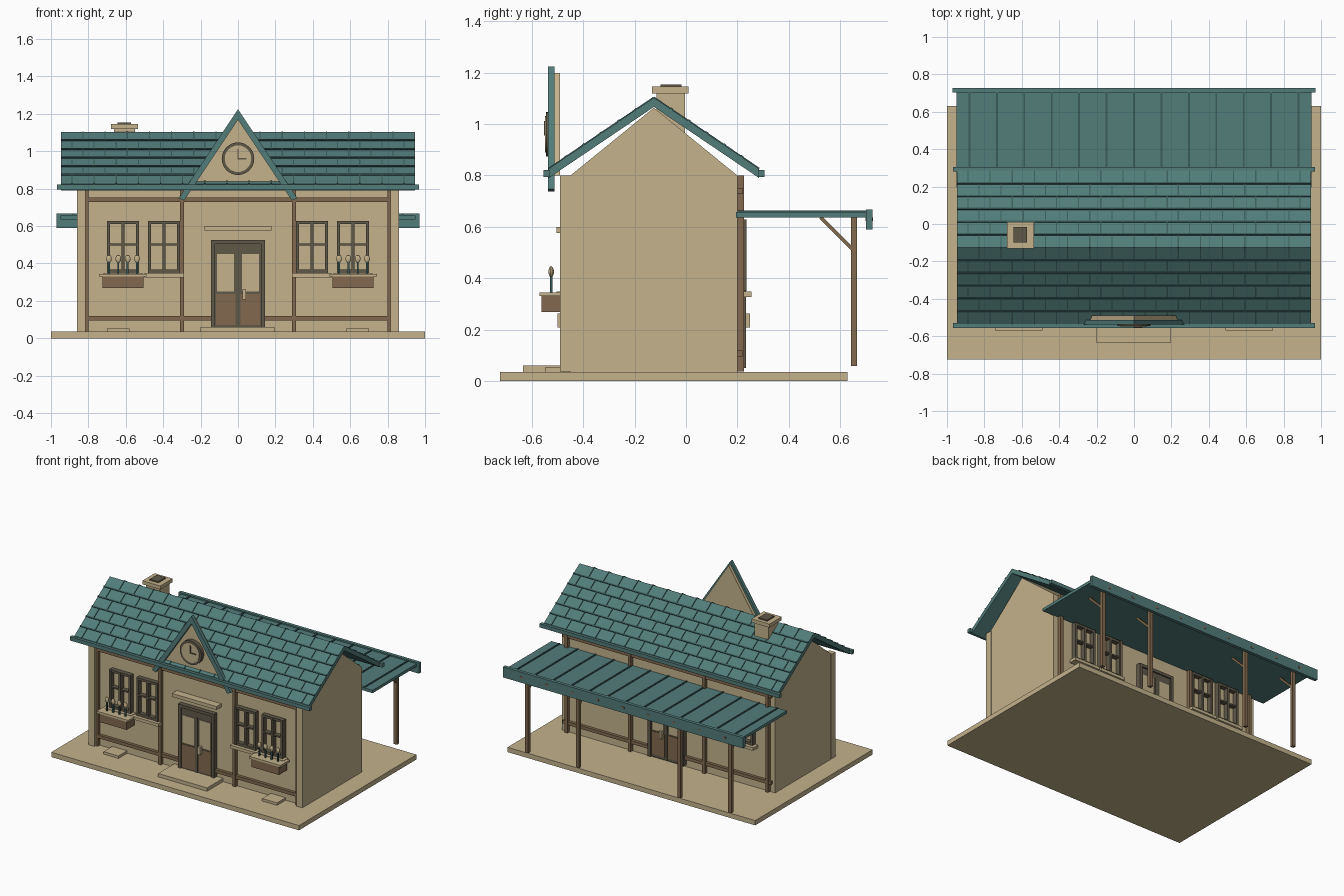
import bpy, bmesh, math
from mathutils import Matrix, Vector

if "Cube" in bpy.data.objects:
    bpy.data.objects.remove(bpy.data.objects["Cube"])


def material(name, r, g, b):
    m = bpy.data.materials.new(name)
    lin = [((c / 255 + 0.055) / 1.055) ** 2.4 for c in (r, g, b)]
    m.diffuse_color = (*lin, 1)
    m.use_nodes = True
    m.node_tree.nodes["Principled BSDF"].inputs["Base Color"].default_value = m.diffuse_color
    return m


TAN = material("tan_plaster", 196, 178, 140)
TEAL = material("teal_roof", 82, 125, 122)
SEAM = material("dark_teal", 58, 92, 90)
BROWN = material("brown_timber", 130, 106, 78)
DARK = material("dark_frame", 96, 89, 73)


def finish(name, bm, mat):
    bmesh.ops.recalc_face_normals(bm, faces=bm.faces)
    me = bpy.data.meshes.new(name)
    bm.to_mesh(me)
    bm.free()
    me.materials.append(mat)
    ob = bpy.data.objects.new(name, me)
    bpy.context.collection.objects.link(ob)
    return ob


def boxes(name, mat, items, matrix=None):
    """Each item is x0, x1, y0, y1, z0, z1."""
    bm = bmesh.new()
    for x0, x1, y0, y1, z0, z1 in items:
        c = Vector(((x0 + x1) / 2, (y0 + y1) / 2, (z0 + z1) / 2))
        s = Matrix.Diagonal((abs(x1 - x0), abs(y1 - y0), abs(z1 - z0), 1))
        bmesh.ops.create_cube(bm, size=1, matrix=Matrix.Translation(c) @ s)
    if matrix:
        bm.transform(matrix)
    return finish(name, bm, mat)


def prism(name, mat, pts, axis, a, b):
    """Extrude a profile along x (yz points) or y (xz points)."""
    bm = bmesh.new()
    place = (lambda p, t: (t, p[0], p[1])) if axis == "x" else (lambda p, t: (p[0], t, p[1]))
    f = bm.faces.new([bm.verts.new(place(p, a)) for p in pts])
    ext = bmesh.ops.extrude_face_region(bm, geom=[f])
    d = Vector((b - a, 0, 0) if axis == "x" else (0, b - a, 0))
    bmesh.ops.translate(bm, vec=d, verts=[v for v in ext["geom"] if isinstance(v, bmesh.types.BMVert)])
    return finish(name, bm, mat)


def disc(name, mat, r, y0, y1, x, z):
    bm = bmesh.new()
    bmesh.ops.create_cone(bm, cap_ends=True, segments=32, radius1=r, radius2=r, depth=abs(y1 - y0),
                          matrix=Matrix.Translation((x, (y0 + y1) / 2, z)) @ Matrix.Rotation(math.pi / 2, 4, "X"))
    return finish(name, bm, mat)


MID = -0.125   # ridge line in y

# Platform, steps and house body
boxes("platform", TAN, [(-1, 1, -0.725, 0.63, 0, 0.035)])
boxes("door_step", TAN, [(-0.2, 0.195, -0.635, -0.45, 0.035, 0.06)])
boxes("ground_plates", TAN, [(s * 0.58, s * 0.70, -0.55, -0.44, 0.035, 0.053) for s in (-1, 1)])
prism("house_walls", TAN, [(-0.45, 0.035), (0.2, 0.035), (0.2, 0.8), (MID, 1.064), (-0.45, 0.8)], "x", -0.86, 0.86)
boxes("front_corner_posts", TAN, [(s * 0.815, s * 0.862, -0.49, -0.44, 0.037, 0.8) for s in (-1, 1)])

# Front and back facades share one layout, d is distance out from the wall
for side, s in (("front", -1), ("back", 1)):
    def out(x0, x1, d0, d1, z0, z1, s=s):
        return (x0, x1, MID + s * (0.325 + d0), MID + s * (0.325 + d1), z0, z1)

    posts = [out(x - 0.011, x + 0.011, -0.01, 0.026, 0.037, 0.8) for x in (-0.81, -0.3, 0.3, 0.81)]
    rails = [out(-0.84, 0.84, -0.01, 0.022, z, z + 0.024) for z in (0.095, 0.728)]
    boxes(side + "_timber_frame", BROWN, posts + rails)

    frames, sills = [], []
    for cx in (-0.615, -0.395, 0.395, 0.615):
        for x in (-0.078, 0, 0.078):
            frames.append(out(cx + x - 0.008, cx + x + 0.008, -0.01, 0.036, 0.35, 0.628))
        for z, h in ((0.35, 0.018), (0.495, 0.011), (0.61, 0.018)):
            frames.append(out(cx - 0.084, cx + 0.084, -0.01, 0.033, z, z + h))
        sills.append(out(cx - 0.105, cx + 0.105, -0.01, 0.055, 0.326, 0.348))
    boxes(side + "_window_frames", DARK, frames)
    boxes(side + "_window_sills", TAN, sills)

    # Double door
    boxes(side + "_door", DARK, [out(-0.145, 0.145, -0.01, 0.024, 0.05, 0.525)]
          + [out(x - 0.011, x + 0.011, 0, 0.034, 0.05, 0.525) for x in (-0.134, 0.134)]
          + [out(-0.145, 0.145, 0, 0.034, 0.503, 0.525), out(-0.008, 0.008, 0, 0.03, 0.06, 0.46)])
    boxes(side + "_door_glass", TAN, [out(q * 0.022, q * 0.112, 0.02, 0.028, 0.25, 0.45) for q in (-1, 1)])
    boxes(side + "_door_panels", BROWN, [out(q * 0.014, q * 0.118, 0.02, 0.028, 0.07, 0.238) for q in (-1, 1)])
    boxes(side + "_door_handle", TAN, [out(0.025, 0.043, 0.02, 0.05, 0.207, 0.263)])

boxes("door_header", TAN, [(-0.18, 0.18, -0.505, -0.44, 0.575, 0.6)])

# Flower boxes
for side, s in (("left", -1), ("right", 1)):
    cx = s * 0.615
    boxes(side + "_flower_box", BROWN, [(cx - 0.11, cx + 0.11, -0.563, -0.47, 0.268, 0.33)])
    boxes(side + "_flower_box_rim", TAN, [(cx - 0.127, cx + 0.127, -0.57, -0.465, 0.33, 0.345)])
    xs = [cx + o for o in (-0.075, -0.025, 0.025, 0.075)]
    boxes(side + "_flower_stems", SEAM, [(x - 0.005, x + 0.005, -0.53, -0.52, 0.34, 0.415) for x in xs])
    bm = bmesh.new()
    for x in xs:
        bmesh.ops.create_uvsphere(bm, u_segments=10, v_segments=6, radius=0.018,
                                  matrix=Matrix.Translation((x, -0.525, 0.425)) @ Matrix.Diagonal((0.9, 0.6, 1.2, 1)))
    finish(side + "_flower_heads", bm, TAN)

# Main roof
TOP, SLOPE, RUN, T = 1.103, 0.676, 0.41, 0.036
ze = TOP - SLOPE * RUN
prism("main_roof", TEAL, [(MID - RUN, ze), (MID, TOP), (MID + RUN, ze),
                          (MID + RUN, ze - T), (MID, TOP - T), (MID - RUN, ze - T)], "x", -0.947, 0.947)
ang = math.atan(SLOPE)
length = RUN / math.cos(ang)
rows, cols = 6, 16
for side, s in (("front", -1), ("back", 1)):
    c, n = math.cos(ang), math.sin(ang)
    m = Matrix(((1, 0, 0, 0), (0, s * c, s * n, MID), (0, -n, c, TOP), (0, 0, 0, 1)))
    step, w = length / rows, 1.894 / cols
    strips = [(-0.947, 0.947, i * step - 0.005, i * step + 0.005, -0.004, 0.006) for i in range(1, rows)]
    for i in range(rows):
        for k in range(1, cols + i % 2):
            x = -0.947 + w * (k - 0.5 * (i % 2))
            strips.append((x - 0.003, x + 0.003, i * step, (i + 1) * step, -0.004, 0.004))
    boxes(side + "_shingle_seams", SEAM, strips, m)
    ye = MID + s * 0.418
    boxes(side + "_eave_gutter", TEAL, [(-0.968, 0.968, ye - 0.013, ye + 0.013, 0.795, 0.822)])

# Clock gable
prism("gable_panel", TAN, [(0, 1.2), (0.26, 0.8), (-0.26, 0.8)], "y", -0.517, -0.49)
prism("gable_trim", TEAL, [(0, 1.225), (0.318, 0.748), (0.288, 0.737), (0, 1.168),
                           (-0.288, 0.737), (-0.318, 0.748)], "y", -0.538, -0.513)
disc("clock_rim", DARK, 0.087, -0.515, -0.546, 0, 0.96)
disc("clock_face", TAN, 0.071, -0.52, -0.549, 0, 0.96)
boxes("clock_hands", DARK, [(-0.004, 0.004, -0.554, -0.545, 0.956, 1.012),
                            (-0.004, 0.045, -0.554, -0.545, 0.956, 0.964)])

# Chimney
boxes("chimney", TAN, [(-0.662, -0.552, -0.115, -0.004, 0.95, 1.122), (-0.68, -0.535, -0.132, 0.01, 1.12, 1.146)])
boxes("chimney_flue", DARK, [(-0.643, -0.573, -0.1, -0.017, 1.14, 1.155)])

# Rear platform canopy
boxes("canopy_roof", TEAL, [(-0.95, 0.95, 0.195, 0.715, 0.636, 0.657)])
boxes("canopy_fascia", TEAL, [(-0.97, 0.97, 0.702, 0.726, 0.59, 0.667)])
boxes("canopy_seams", SEAM, [(x - 0.005, x + 0.005, 0.2, 0.705, 0.65, 0.663)
                             for x in (-0.88 + 1.76 * i / 12 for i in range(13))])
boxes("rafter_ends", BROWN, [(x - 0.01, x + 0.01, 0.70, 0.728, 0.622, 0.636)
                             for x in (-0.82 + 0.205 * i for i in range(9))])
POSTS = (-0.82, -0.41, 0.41, 0.82)
boxes("canopy_posts", BROWN, [(x - 0.013, x + 0.013, 0.643, 0.667, 0.057, 0.64) for x in POSTS])
brace = Matrix.Translation((0, 0.587, 0.574)) @ Matrix.Rotation(math.radians(-45), 4, "X")
boxes("canopy_braces", BROWN, [(x - 0.008, x + 0.008, -0.09, 0.09, -0.007, 0.007) for x in POSTS], brace)
